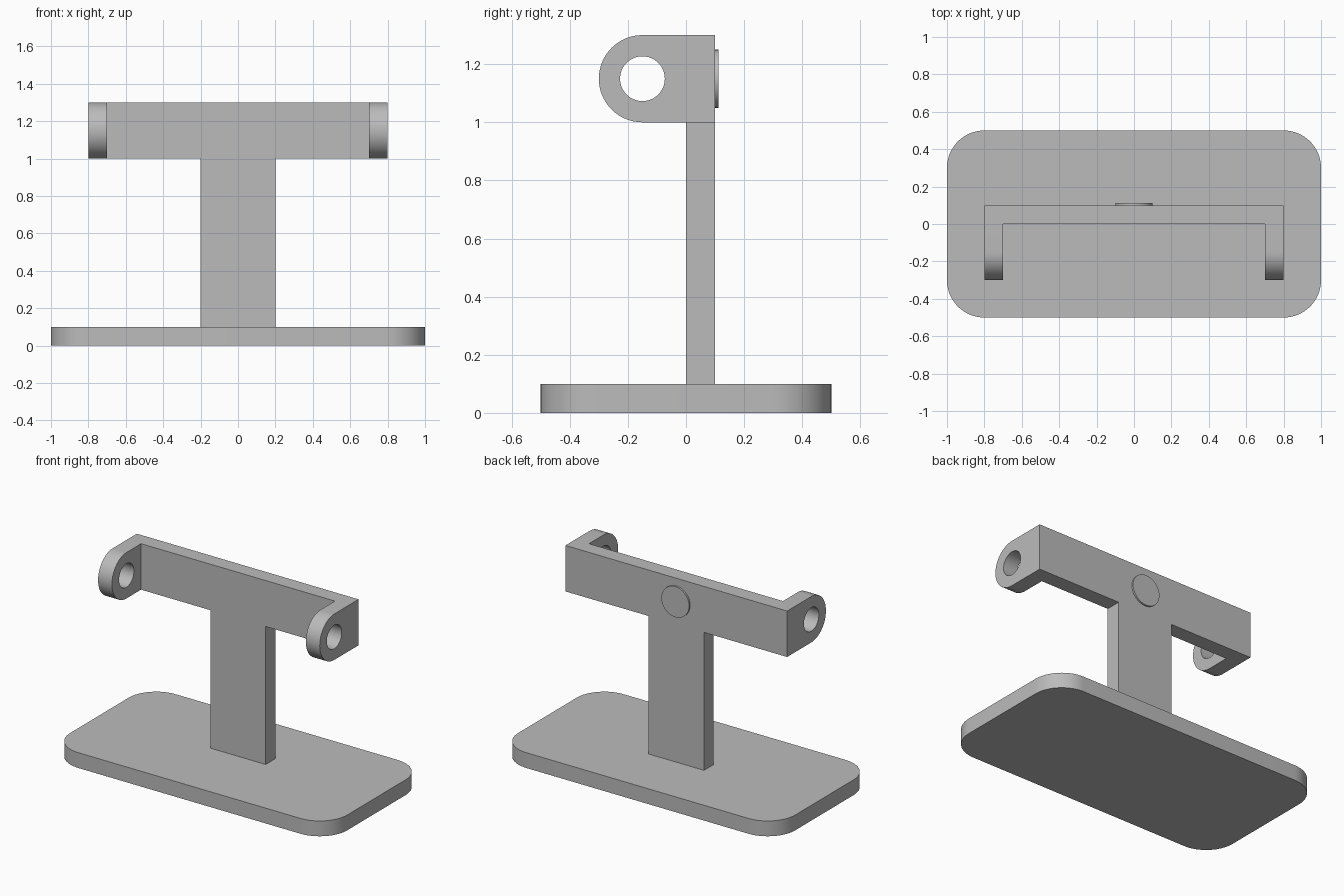
import bpy, bmesh, math
from mathutils import Matrix, Vector

if "Cube" in bpy.data.objects:
    bpy.data.objects.remove(bpy.data.objects["Cube"], do_unlink=True)

GREY = (0.5, 0.5, 0.5, 1)
mat = bpy.data.materials.new("plain grey")
mat.use_nodes = True
mat.diffuse_color = GREY
mat.node_tree.nodes["Principled BSDF"].inputs["Base Color"].default_value = GREY


def prism(outline, z0, z1):
    """Extrude an outline in plan from z0 up to z1."""
    bm = bmesh.new()
    face = bm.faces.new([bm.verts.new((x, y, z0)) for x, y in outline])
    new = bmesh.ops.extrude_face_region(bm, geom=[face])["geom"]
    bmesh.ops.translate(bm, vec=(0, 0, z1 - z0),
                        verts=[v for v in new if isinstance(v, bmesh.types.BMVert)])
    bmesh.ops.recalc_face_normals(bm, faces=bm.faces)
    return bm


def rect(x0, x1, y0, y1):
    return [(x0, y0), (x1, y0), (x1, y1), (x0, y1)]


def cylinder(radius, depth, axis, centre):
    bm = bmesh.new()
    turn = Vector((0, 0, 1)).rotation_difference(Vector(axis)).to_matrix().to_4x4()
    bmesh.ops.create_cone(bm, cap_ends=True, segments=64, radius1=radius, radius2=radius,
                          depth=depth, matrix=Matrix.Translation(centre) @ turn)
    return bm


def round_edges(bm, test, radius):
    """Round every edge whose two ends both pass the test and that runs along one axis."""
    bmesh.ops.bevel(bm, geom=[e for e in bm.edges if test(e)], offset=radius,
                    offset_type='OFFSET', segments=16, profile=0.5, affect='EDGES')
    bmesh.ops.remove_doubles(bm, verts=bm.verts, dist=0.0005)


def finish(name, bm):
    mesh = bpy.data.meshes.new(name)
    bm.to_mesh(mesh)
    bm.free()
    mesh.materials.append(mat)
    obj = bpy.data.objects.new(name, mesh)
    bpy.context.collection.objects.link(obj)
    return obj


def along(edge, axis):
    d = edge.verts[0].co - edge.verts[1].co
    return abs(d[axis]) > 0.999 * d.length


# Base plate with rounded corners
bm = prism(rect(-1, 1, -0.5, 0.5), 0, 0.1)
round_edges(bm, lambda e: along(e, 2), 0.2)
base = finish("base_plate", bm)

# Upright post
post = finish("post", prism(rect(-0.2, 0.2, 0, 0.1), 0.1, 1.0))

# Crossbar with two forward arms, rounded at the tips
half = [(0.8, 0.1), (0.8, -0.3), (0.7, -0.3), (0.7, 0)]
outline = half + [(-x, y) for x, y in reversed(half)]
bm = prism(outline, 1.0, 1.3)
round_edges(bm, lambda e: along(e, 0) and all(v.co.y < -0.29 for v in e.verts), 0.15)
crossbar = finish("crossbar", bm)

# Pin hole drilled through both arms
drill = finish("hole_cutter", cylinder(0.077, 2, (1, 0, 0), (0, -0.15, 1.15)))
drill.hide_render = True
cut = crossbar.modifiers.new("pin_holes", 'BOOLEAN')
cut.object = drill
cut.operation = 'DIFFERENCE'
cut.solver = 'EXACT'
bpy.context.view_layer.objects.active = crossbar
bpy.ops.object.modifier_apply(modifier=cut.name)
bpy.data.objects.remove(drill, do_unlink=True)

# Round badge on the back of the crossbar
badge = finish("back_disc", cylinder(0.1, 0.012, (0, 1, 0), (0, 0.105, 1.15)))

# Smooth the curved walls, keep the edges crisp
bpy.ops.object.select_all(action='DESELECT')
for obj in (base, post, crossbar, badge):
    obj.select_set(True)
bpy.context.view_layer.objects.active = base
bpy.ops.object.shade_smooth_by_angle(angle=math.radians(30))
